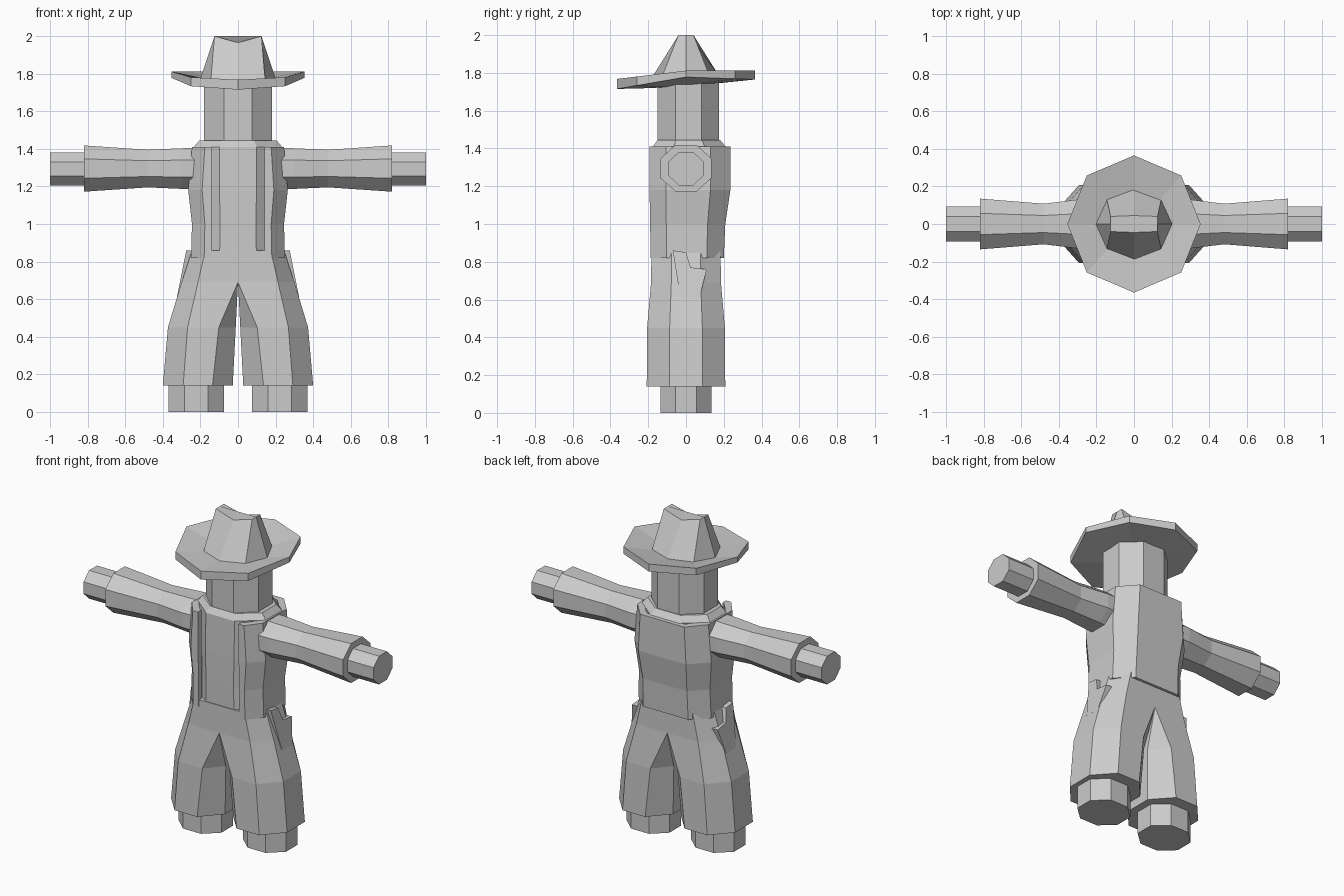
import bpy, bmesh, math

cube = bpy.data.objects.get("Cube")
if cube:
    bpy.data.objects.remove(cube)

grey = bpy.data.materials.new("plain grey")
grey.use_nodes = True
COLOUR = (0.6, 0.6, 0.6, 1)
grey.diffuse_color = COLOUR
grey.node_tree.nodes["Principled BSDF"].inputs["Base Color"].default_value = COLOUR
parts = []


def loft(name, rings):
    """Skin a list of equal-length closed rings and cap both ends."""
    bm = bmesh.new()
    loops = [[bm.verts.new(p) for p in ring] for ring in rings]
    n = len(loops[0])
    for a, b in zip(loops, loops[1:]):
        for i in range(n):
            j = (i + 1) % n
            bm.faces.new((a[i], a[j], b[j], b[i]))
    bm.faces.new(loops[0])
    bm.faces.new(loops[-1])
    bmesh.ops.remove_doubles(bm, verts=bm.verts, dist=0.0005)
    bmesh.ops.recalc_face_normals(bm, faces=bm.faces)
    mesh = bpy.data.meshes.new(name)
    bm.to_mesh(mesh)
    bm.free()
    mesh.materials.append(grey)
    obj = bpy.data.objects.new(name, mesh)
    bpy.context.collection.objects.link(obj)
    parts.append(obj)
    return obj


def octagon(u0, u1, v0, v1, low=0.29, high=0.29):
    """Chamfered box outline; low and high are the chamfers at each u end."""
    w, h = u1 - u0, v1 - v0
    return [(u0, v0 + low * h), (u0 + low * w, v0), (u1 - high * w, v0),
            (u1, v0 + high * h), (u1, v1 - high * h), (u1 - high * w, v1),
            (u0 + low * w, v1), (u0, v1 - low * h)]


def flat(points, z):
    return [(x, y, z) for x, y in points]


def diamond(rx, ry, heights):
    """Octagon with points on the axes; heights run side, front, back."""
    side, front, back = heights
    ring = []
    for i in range(8):
        a = math.pi * i / 4
        c, s = math.cos(a), math.sin(a)
        end = back if s > 0 else front
        ring.append((rx * c, ry * s, side + (end - side) * abs(s)))
    return ring


# Head and shirt
loft("head", [flat(octagon(-0.18, 0.18, -0.15, 0.175), z) for z in (1.4, 1.76)])
shirt = [(0.8, 0.235, -0.178, 0.18), (1.0, 0.225, -0.18, 0.185), (1.18, 0.235, -0.18, 0.21),
         (1.41, 0.235, -0.175, 0.21), (1.445, 0.205, -0.15, 0.18)]
loft("shirt", [flat(octagon(-w, w, f, b), z) for z, w, f, b in shirt])


# Open vest with a thin wall
def vest_ring(z, w, front, back):
    def half(inset):
        x, f, b = w - inset, front + inset, back - inset
        return [(0.14, f), (x * 0.72, f), (x, f * 0.55), (x, b * 0.55), (x * 0.62, b)]
    outer, inner = half(0), half(0.035)
    left_to_right = lambda pts: pts + [(-x, y) for x, y in reversed(pts)]
    return flat(left_to_right(outer) + left_to_right(inner)[::-1], z)


vest = [(0.82, 0.25, -0.187, 0.2), (1.0, 0.245, -0.19, 0.208),
        (1.18, 0.265, -0.193, 0.235), (1.41, 0.245, -0.193, 0.235)]
loft("vest", [vest_ring(*level) for level in vest])

# Hat
loft("hat_brim", [
    diamond(0.17, 0.17, (1.735, 1.72, 1.745)),
    diamond(0.355, 0.365, (1.778, 1.715, 1.765)),
    diamond(0.355, 0.365, (1.812, 1.768, 1.812)),
    diamond(0.19, 0.18, (1.765, 1.765, 1.775))])
crown_base = diamond(0.205, 0.19, (1.76, 1.76, 1.76))
crown_top = [(0.125, 0, 2.0), (0.125, 0.04, 2.0), (0, 0.045, 1.965), (-0.125, 0.04, 2.0),
             (-0.125, 0, 2.0), (-0.125, -0.04, 2.0), (0, -0.045, 1.965), (0.125, -0.04, 2.0)]
loft("hat_crown", [crown_base, crown_top])

# Limbs and holsters on both sides
leg = [(0.14, 0.028, 0.4, 0.208, 0.29), (0.45, 0.012, 0.373, 0.206, 0.25),
       (0.69, 0, 0.3, 0.185, 0), (0.86, 0, 0.245, 0.183, 0)]
sleeve = [(0.18, 0.112, 0.13), (0.3, 0.108, 0.13), (0.48, 0.1, 0.108), (0.82, 0.123, 0.135)]
holster = [(-0.07, 0.86), (0, 0.85), (0.025, 0.77), (0.11, 0.76), (0.07, 0.605), (-0.03, 0.61)]
for side, s in (("left", 1), ("right", -1)):
    loft(side + "_trouser_leg", [
        [(s * x, y, z) for x, y in octagon(x0, x1, -d, d, low)] for z, x0, x1, d, low in leg])
    loft(side + "_boot", [
        [(s * x, y, z) for x, y in octagon(0.075, 0.37, -0.135, 0.135)] for z in (0, 0.2)])
    loft(side + "_sleeve", [
        [(s * x, y, z + 1.295) for y, z in octagon(-d, d, -h, h)] for x, h, d in sleeve])
    loft(side + "_hand", [
        [(s * x, y, z + 1.293) for y, z in octagon(-0.093, 0.093, -0.088, 0.088)]
        for x in (0.75, 1.0)])
    # The holster leans outwards towards the bottom
    loft(side + "_holster", [
        [(s * (x + (0.86 - z) * 0.2), y, z) for y, z in holster] for x in (0.22, 0.275)])

for obj in bpy.context.view_layer.objects:
    obj.select_set(obj in parts)
bpy.context.view_layer.objects.active = parts[0]
bpy.ops.object.shade_smooth_by_angle(angle=math.radians(50))
